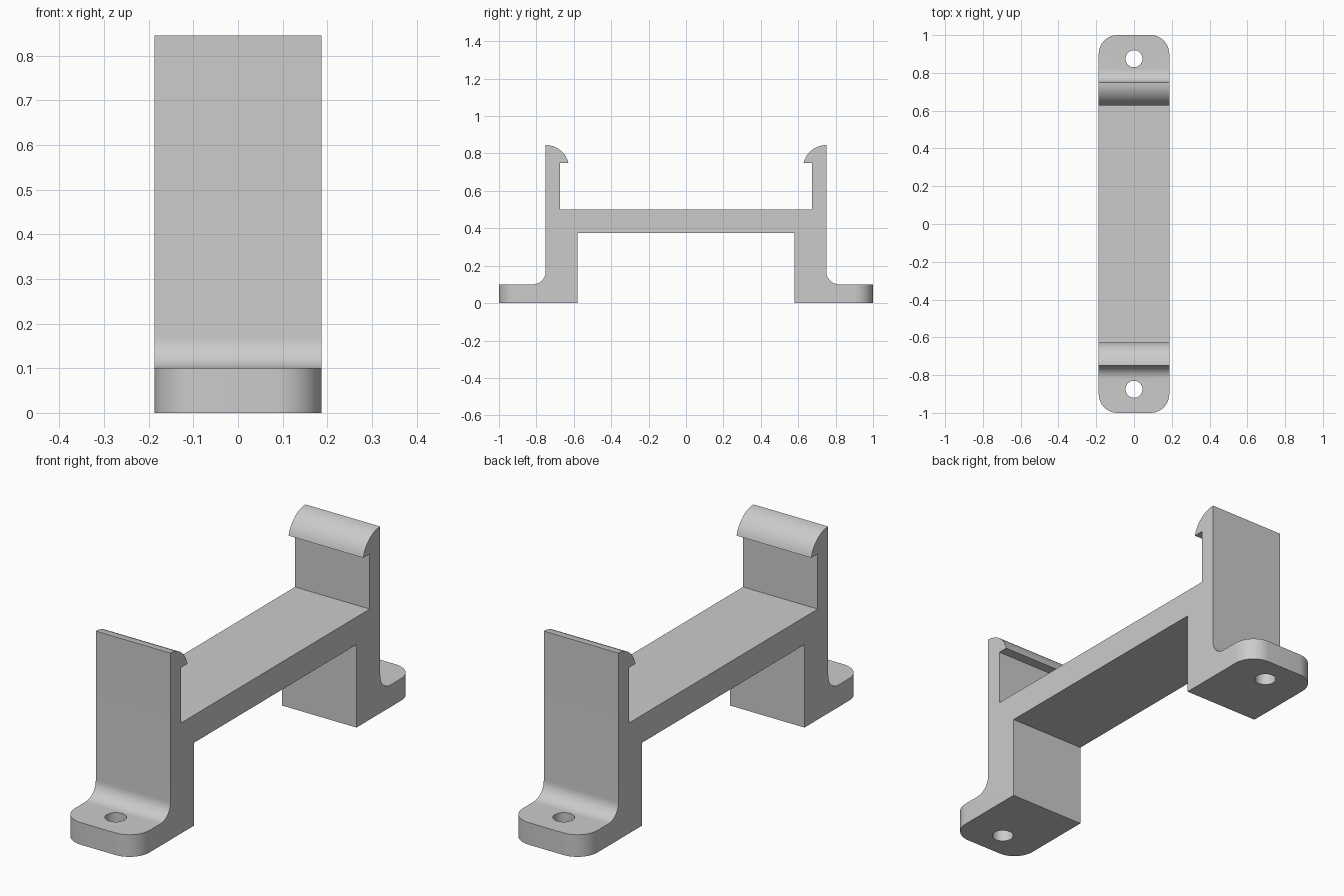
import bpy, bmesh
from math import sin, cos, pi

if "Cube" in bpy.data.objects:
    bpy.data.objects.remove(bpy.data.objects["Cube"])

HALF_WIDTH = 0.187
HOLE_Y, HOLE_R = 0.875, 0.045


def arc(cy, cz, r, start, end, steps=12):
    """Points along an arc in the y-z plane, angles in units of pi."""
    angles = [pi * (start + (end - start) * i / steps) for i in range(steps + 1)]
    return [(cy + r * cos(a), cz + r * sin(a)) for a in angles]


# Single grey plastic
grey = bpy.data.materials.new("grey plastic")
grey.use_nodes = True
colour = (0.6, 0.6, 0.6, 1)
grey.diffuse_color = colour
grey.node_tree.nodes["Principled BSDF"].inputs["Base Color"].default_value = colour

# Side profile of the +y half: leg, foot, fillet, post, hook, deck
half = [(0.58, 0.375), (0.58, 0), (1, 0), (1, 0.1)]
half += arc(0.82, 0.17, 0.07, 1.5, 1)           # fillet between foot and post
half += arc(0.75, 0.72, 0.125, 0.5, 0.923)      # rounded hook
half += [(0.675, 0.75), (0.675, 0.5)]
profile = half + [(-y, z) for y, z in reversed(half)]

# Extrude the profile across the width
bm = bmesh.new()
face = bm.faces.new([bm.verts.new((-HALF_WIDTH, y, z)) for y, z in profile])
extruded = bmesh.ops.extrude_face_region(bm, geom=[face])["geom"]
bmesh.ops.translate(bm, vec=(2 * HALF_WIDTH, 0, 0),
                    verts=[v for v in extruded if isinstance(v, bmesh.types.BMVert)])
bmesh.ops.recalc_face_normals(bm, faces=bm.faces)

# Round the outer corners of both feet
corners = [e for e in bm.edges if all(abs(v.co.y) > 0.99 for v in e.verts)
           and abs(e.verts[0].co.z - e.verts[1].co.z) > 0.05]
bmesh.ops.bevel(bm, geom=corners, offset=0.1, segments=12, profile=0.5, affect='EDGES')
mesh = bpy.data.meshes.new("bracket")
bm.to_mesh(mesh)
bm.free()
mesh.materials.append(grey)
bracket = bpy.data.objects.new("bracket", mesh)
bpy.context.collection.objects.link(bracket)
bpy.context.view_layer.objects.active = bracket

# Screw holes through the feet
for side in (-1, 1):
    bpy.ops.mesh.primitive_cylinder_add(vertices=40, radius=HOLE_R, depth=0.4,
                                        location=(0, side * HOLE_Y, 0))
    cutter = bpy.context.object
    cutter.name = "screw_hole_cutter"
    cutter.hide_render = True
    cutter.data.materials.append(grey)
    bpy.context.view_layer.objects.active = bracket
    cut = bracket.modifiers.new("screw hole", 'BOOLEAN')
    cut.operation, cut.solver, cut.object = 'DIFFERENCE', 'EXACT', cutter
    bpy.ops.object.modifier_apply(modifier=cut.name)
    bpy.data.objects.remove(cutter)

# Smooth curved surfaces, keep the edges crisp
bpy.ops.object.select_all(action='DESELECT')
bracket.select_set(True)
bpy.context.view_layer.objects.active = bracket
bpy.ops.object.shade_smooth_by_angle(angle=pi / 6)
